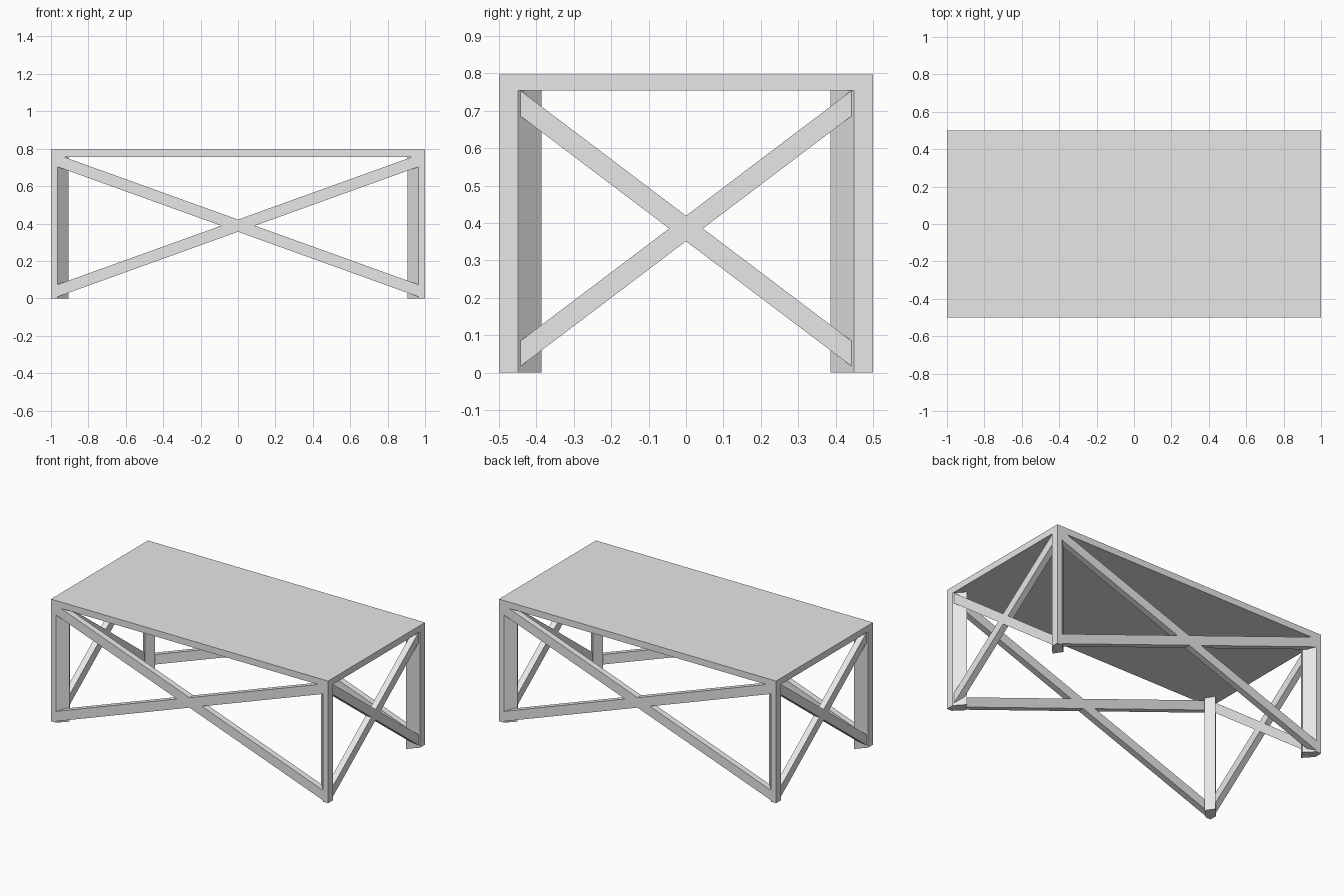
import bpy
import bmesh

if "Cube" in bpy.data.objects:
    bpy.data.objects.remove(bpy.data.objects["Cube"], do_unlink=True)

# Single painted finish
GREY = (0.8, 0.8, 0.8, 1.0)
paint = bpy.data.materials.new("light grey")
paint.use_nodes = True
paint.diffuse_color = GREY
paint.node_tree.nodes["Principled BSDF"].inputs["Base Color"].default_value = GREY

TOP, UNDER = 0.797, 0.755   # tabletop height and underside


def prism(name, outline, offset):
    """Extrude a flat outline of 3D points by an offset."""
    bm = bmesh.new()
    face = bm.faces.new([bm.verts.new(p) for p in outline])
    grown = bmesh.ops.extrude_face_region(bm, geom=[face])["geom"]
    bmesh.ops.translate(bm, vec=offset,
                        verts=[v for v in grown if isinstance(v, bmesh.types.BMVert)])
    bmesh.ops.recalc_face_normals(bm, faces=bm.faces)
    mesh = bpy.data.meshes.new(name)
    bm.to_mesh(mesh)
    bm.free()
    mesh.materials.append(paint)
    obj = bpy.data.objects.new(name, mesh)
    bpy.context.collection.objects.link(obj)
    return obj


def brace_profile(reach, slope, half, middle):
    """Slanted bar with upright ends, as (along, height) pairs."""
    rise = reach * slope
    return [(-reach, middle - rise - half), (reach, middle + rise - half),
            (reach, middle + rise + half), (-reach, middle - rise + half)]


# Tabletop slab
prism("tabletop", [(-1, -0.5, UNDER), (1, -0.5, UNDER), (1, 0.5, UNDER), (-1, 0.5, UNDER)],
      (0, 0, TOP - UNDER))

# Corner legs: diagonal boards trimmed to the outer corner
leg_section = [(1, 0.5), (0.965, 0.5), (0.907, 0.442), (0.943, 0.386), (1, 0.449)]
for end, sx in (("left", 1), ("right", -1)):
    for side, sy in (("front", -1), ("back", 1)):
        prism(f"{side}_{end}_leg", [(sx * x, sy * y, 0) for x, y in leg_section],
              (0, 0, UNDER))

# Crossed braces on the long sides, flush with the edge
for side, sy in (("front", -1), ("back", 1)):
    for lean, d in (("rising", 1), ("falling", -1)):
        pts = brace_profile(0.968, 0.36, 0.0325, 0.3885)
        prism(f"{side}_{lean}_brace", [(d * a, sy * 0.5, z) for a, z in pts],
              (0, -sy * 0.04, 0))

# Crossed braces on the short ends, set just inside the edge
for end, sx in (("left", 1), ("right", -1)):
    for lean, d in (("rising", 1), ("falling", -1)):
        pts = brace_profile(0.443, 0.756, 0.034, 0.3855)
        prism(f"{end}_{lean}_brace", [(sx * 0.994, d * a, z) for a, z in pts],
              (-sx * 0.04, 0, 0))
